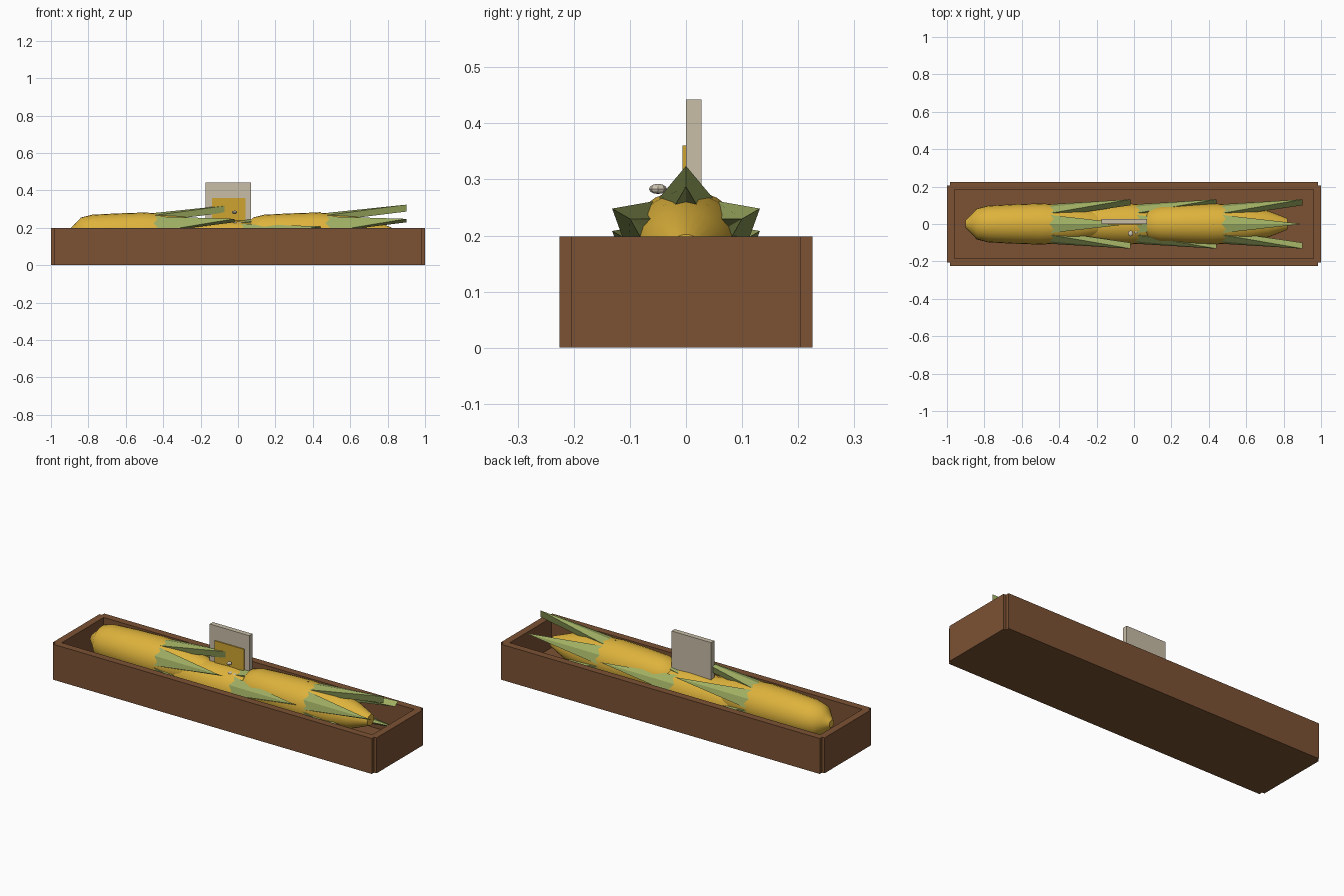
import bpy, bmesh, math

if "Cube" in bpy.data.objects:
    bpy.data.objects.remove(bpy.data.objects["Cube"])

def material(name, rgb):
    m = bpy.data.materials.new(name)
    m.diffuse_color = (*rgb, 1)
    m.use_nodes = True
    m.node_tree.nodes["Principled BSDF"].inputs["Base Color"].default_value = m.diffuse_color
    return m

WOOD = material("brown_wood", (0.20, 0.084, 0.034))
CORN = material("corn_yellow", (0.73, 0.45, 0.045))
LEAF = material("husk_green", (0.35, 0.43, 0.125))
CARD = material("sign_beige", (0.58, 0.51, 0.39))
LABEL = material("label_ochre", (0.62, 0.37, 0.03))
SEED = material("pale_seed", (0.62, 0.56, 0.44))

def finish(name, bm, mat, smooth=False):
    bmesh.ops.recalc_face_normals(bm, faces=bm.faces)
    me = bpy.data.meshes.new(name)
    bm.to_mesh(me)
    bm.free()
    me.materials.append(mat)
    ob = bpy.data.objects.new(name, me)
    bpy.context.collection.objects.link(ob)
    if smooth:
        bpy.ops.object.select_all(action='DESELECT')
        ob.select_set(True)
        bpy.context.view_layer.objects.active = ob
        bpy.ops.object.shade_smooth_by_angle(angle=math.radians(40))
    return ob

def box(name, lo, hi, mat):
    bm = bmesh.new()
    bmesh.ops.create_cube(bm, size=1)
    for v in bm.verts:
        v.co = [(a + b) / 2 + c * (b - a) for a, b, c in zip(lo, hi, v.co)]
    return finish(name, bm, mat)

# Wooden tray: floor, long sides and end boards
box("tray_floor", (-0.985, -0.205, 0), (0.985, 0.205, 0.03), WOOD)
for s, tag in ((-1, "front"), (1, "back")):
    y = sorted((s * 0.185, s * 0.225))
    box("tray_side_" + tag, (-0.985, y[0], 0), (0.985, y[1], 0.198), WOOD)
for s, tag in ((-1, "left"), (1, "right")):
    x = sorted((s * 0.96, s * 1.0))
    box("tray_end_" + tag, (x[0], -0.205, 0), (x[1], 0.205, 0.198), WOOD)

# Corn cob: profile of (distance from tip, radius) spun round x
PROFILE = [(0, 0.02), (0.03, 0.05), (0.06, 0.083), (0.12, 0.098), (0.25, 0.105),
           (0.4, 0.11), (0.5, 0.104), (0.6, 0.092), (0.7, 0.07), (0.8, 0.03)]

def cob(name, x0, zc, n=24):
    bm = bmesh.new()
    rings = []
    for x, r in PROFILE:
        rings.append([bm.verts.new((x0 + x, r * math.cos(math.tau * i / n),
                                    zc + r * math.sin(math.tau * i / n))) for i in range(n)])
    for a, b in zip(rings, rings[1:]):
        for i in range(n):
            j = (i + 1) % n
            bm.faces.new((a[i], a[j], b[j], b[i]))
    bm.faces.new(rings[0])
    bm.faces.new(rings[-1])
    finish(name, bm, CORN, True)

# Husk: six thick pointed leaves flaring away from the cob
def husk(name, x0, zc):
    bm = bmesh.new()
    outline = [(0.36, 0.098, -30), (0.36, 0.098, 0), (0.36, 0.098, 30),
               (0.42, 0.104, 30), (0.88, 0.152, 0), (0.42, 0.104, -30)]
    for k in range(6):
        layers = []
        for drop in (0, 0.037):
            layer = []
            for x, r, deg in outline:
                a = math.radians(90 + 60 * k + deg)
                z = zc + (r - drop) * math.sin(a)
                layer.append(bm.verts.new((x0 + x, (r - drop) * math.cos(a), max(z, 0.004))))
            bm.faces.new((layer[0], layer[1], layer[4], layer[5]))
            bm.faces.new((layer[1], layer[2], layer[3], layer[4]))
            layers.append(layer)
        o, q = layers
        for i in range(6):
            j = (i + 1) % 6
            bm.faces.new((o[i], o[j], q[j], q[i]))
    finish(name, bm, LEAF)

for tag, x0, zc in (("left", -0.9, 0.172), ("middle", -0.44, 0.132), ("right", 0.02, 0.172)):
    cob("corn_cob_" + tag, x0, zc)
    husk("corn_husk_" + tag, x0, zc)

# Upright sign with a thin label plate
box("sign_board", (-0.175, 0, 0.19), (0.07, 0.028, 0.442), CARD)
box("sign_label", (-0.14, -0.006, 0.2), (0.04, 0, 0.36), LABEL)

# Loose seeds beside the sign
for i, (x, y, z) in enumerate(((-0.018, -0.05, 0.283), (0.01, -0.038, 0.222), (-0.018, -0.04, 0.225))):
    bm = bmesh.new()
    bmesh.ops.create_uvsphere(bm, u_segments=8, v_segments=6, radius=1)
    for v in bm.verts:
        v.co = (x + v.co.x * 0.014, y + v.co.y * 0.016, z + v.co.z * 0.009)
    finish("loose_seed_%d" % (i + 1), bm, SEED)
